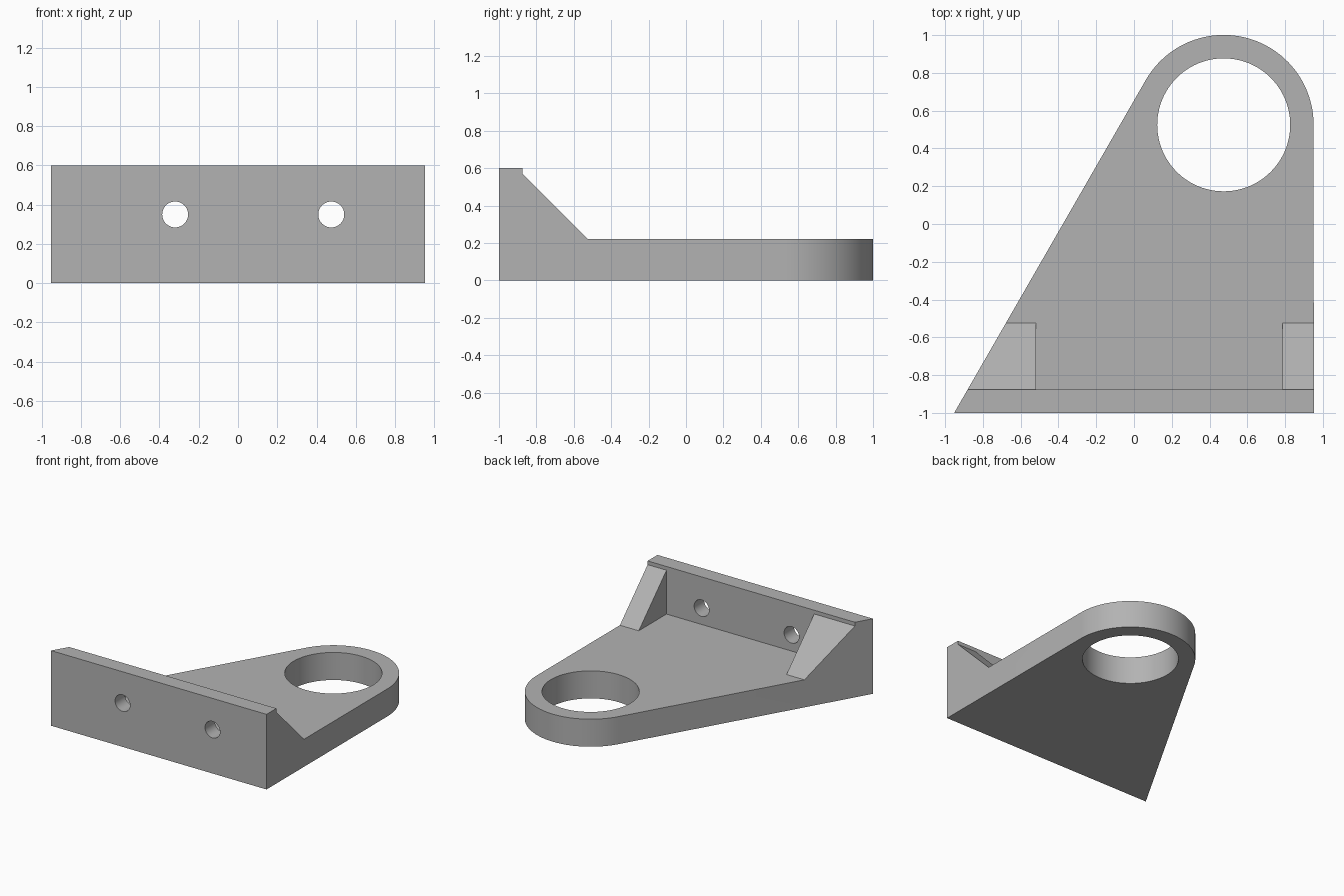
import bpy, bmesh
from math import cos, sin, radians
from mathutils import Vector

old = bpy.data.objects.get("Cube")
if old:
    bpy.data.objects.remove(old)

steel = bpy.data.materials.new("plain_grey")
steel.use_nodes = True
GREY = (0.45, 0.45, 0.45, 1)
steel.diffuse_color = GREY
steel.node_tree.nodes["Principled BSDF"].inputs["Base Color"].default_value = GREY


def prism(name, points, direction):
    """Extrude a closed outline along a direction into a solid."""
    bm = bmesh.new()
    face = bm.faces.new([bm.verts.new(p) for p in points])
    top = bmesh.ops.extrude_face_region(bm, geom=[face])["geom"]
    moved = [v for v in top if isinstance(v, bmesh.types.BMVert)]
    bmesh.ops.translate(bm, verts=moved, vec=Vector(direction))
    bmesh.ops.recalc_face_normals(bm, faces=bm.faces)
    mesh = bpy.data.meshes.new(name)
    bm.to_mesh(mesh)
    bm.free()
    mesh.materials.append(steel)
    obj = bpy.data.objects.new(name, mesh)
    bpy.context.collection.objects.link(obj)
    return obj


def arc(radius, start, end, steps):
    angles = [radians(start + (end - start) * i / steps) for i in range(steps + 1)]
    return [(radius * cos(a), radius * sin(a)) for a in angles]


def cut(target, cutter):
    """Subtract the cutter for good and remove it."""
    cutter.hide_render = True
    mod = target.modifiers.new("cut", 'BOOLEAN')
    mod.operation = 'DIFFERENCE'
    mod.solver = 'EXACT'
    mod.object = cutter
    bpy.context.view_layer.objects.active = target
    bpy.ops.object.modifier_apply(modifier=mod.name)
    bpy.data.objects.remove(cutter)


W, H, PLATE, WALL = 0.952, 0.6, 0.22, -0.875
RX, RY, R = 0.475, 0.525, 0.475   # ring eye centre and outer radius
FOOT = -0.525                     # where the gussets meet the plate

# Full-height body: wide front edge, sloping left side, rounded eye
outline = [(-W, -1, 0), (W, -1, 0)]
outline += [(RX + x, RY + y, 0) for x, y in arc(R + 0.001, 0, 150, 48)]
body = prism("bracket_body", outline, (0, 0, H))

# Clear the space above the plate, leaving the wall and sloped gussets
slope = [(WALL, 0.8), (WALL, 0.57), (FOOT, PLATE), (1.2, PLATE), (1.2, 0.8)]
cut(body, prism("slope_cutter", [(-1.2, y, z) for y, z in slope], (2.4, 0, 0)))

# Open the pocket between the two gussets
pocket = [(WALL, 0.8), (WALL, PLATE), (FOOT, PLATE), (FOOT, 0.8)]
cut(body, prism("pocket_cutter", [(-0.52, y, z) for y, z in pocket], (1.305, 0, 0)))

# Large eye through the plate
eye = [(RX + x, RY + y, -0.2) for x, y in arc(0.352, 0, 360, 96)[:-1]]
cut(body, prism("eye_cutter", eye, (0, 0, 1)))

# Two bolt holes through the wall
for hx in (-0.32, 0.475):
    bolt = [(hx + x, -1.2, 0.35 + z) for x, z in arc(0.066, 0, 360, 48)[:-1]]
    cut(body, prism("bolt_cutter", bolt, (0, 0.6, 0)))

# Smooth the round walls, keep the edges sharp
bpy.ops.object.select_all(action='DESELECT')
body.select_set(True)
bpy.context.view_layer.objects.active = body
bpy.ops.object.shade_smooth_by_angle(angle=radians(30))
